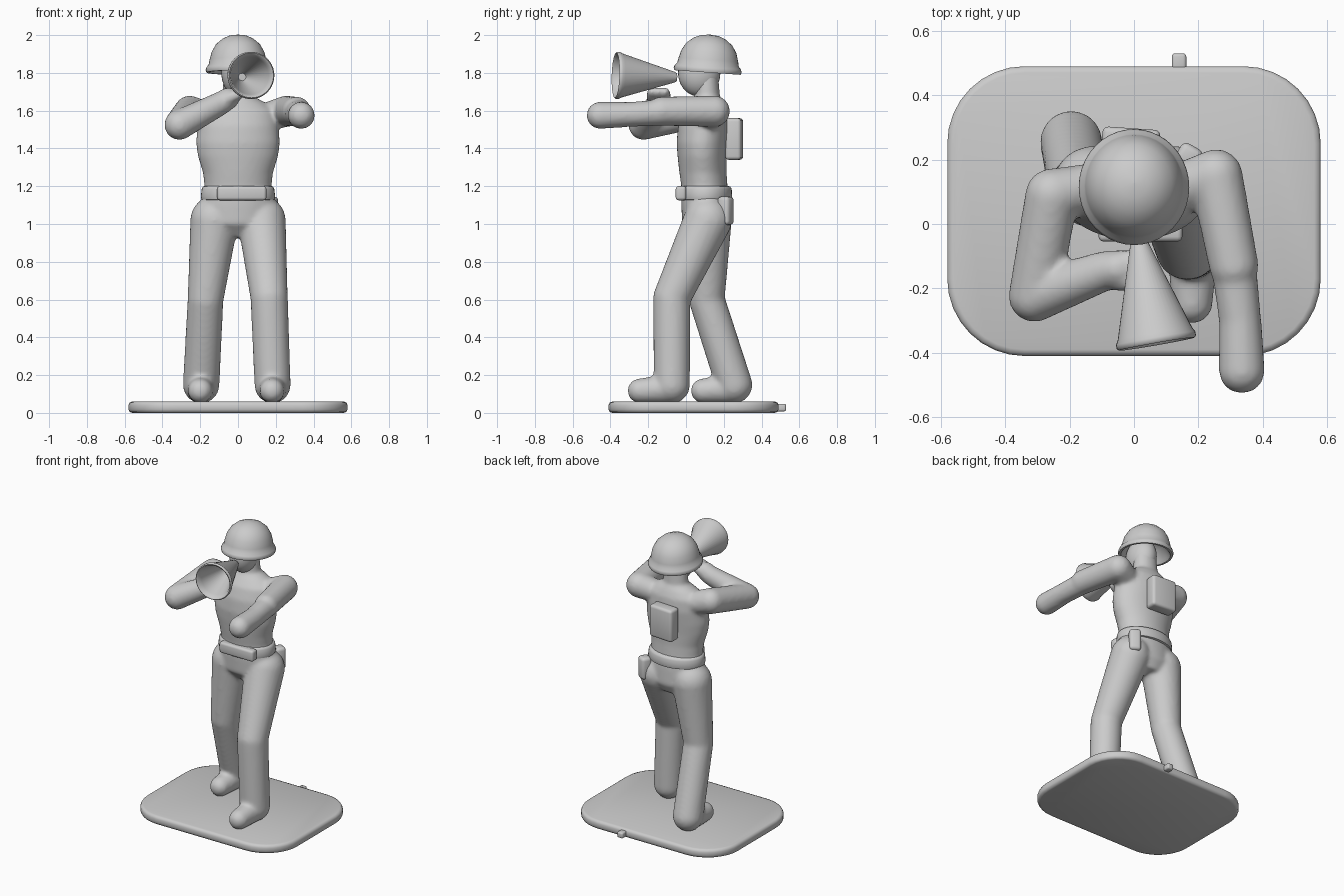
import bpy, bmesh, math
from mathutils import Matrix, Vector

if "Cube" in bpy.data.objects:
    bpy.data.objects.remove(bpy.data.objects["Cube"])


def finish(name, bm, angle=40):
    bmesh.ops.recalc_face_normals(bm, faces=bm.faces)
    me = bpy.data.meshes.new(name)
    bm.to_mesh(me)
    bm.free()
    ob = bpy.data.objects.new(name, me)
    bpy.context.collection.objects.link(ob)
    bpy.ops.object.select_all(action='DESELECT')
    ob.select_set(True)
    bpy.context.view_layer.objects.active = ob
    bpy.ops.object.shade_smooth_by_angle(angle=math.radians(angle))
    return ob


def skin(bm, rings):
    """Bridge equal-length rings of points and cap both ends."""
    loops = [[bm.verts.new(p) for p in ring] for ring in rings]
    n = len(loops[0])
    for a, b in zip(loops, loops[1:]):
        for i in range(n):
            j = (i + 1) % n
            bm.faces.new((a[i], a[j], b[j], b[i]))
    bm.faces.new(loops[0][::-1])
    bm.faces.new(loops[-1])


def ellipse(cx, cy, z, rx, ry, n=40):
    return [Vector((cx + rx * math.cos(2 * math.pi * i / n),
                    cy + ry * math.sin(2 * math.pi * i / n), z)) for i in range(n)]


def body_rings(rows):
    """Rows are (z, half width, front y, back y)."""
    return [ellipse(0, (f + b) / 2, z, rx, (b - f) / 2) for z, rx, f, b in rows]


def limb(bm, pts):
    """Chain of tapered segments with ball joints; points are (x, y, z, radius)."""
    for x, y, z, r in pts:
        bmesh.ops.create_uvsphere(bm, u_segments=24, v_segments=14, radius=r,
                                  matrix=Matrix.Translation((x, y, z)))
    for p, q in zip(pts, pts[1:]):
        a, b = Vector(p[:3]), Vector(q[:3])
        d = b - a
        m = Matrix.Translation((a + b) / 2) @ d.to_track_quat('Z', 'Y').to_matrix().to_4x4()
        bmesh.ops.create_cone(bm, cap_ends=True, segments=24, radius1=p[3], radius2=q[3],
                              depth=d.length, matrix=m)


def lathe(name, profile, matrix, angle=50):
    bm = bmesh.new()
    skin(bm, [[matrix @ p for p in ellipse(0, 0, z, r, r)] for r, z in profile])
    return finish(name, bm, angle)


def box(name, loc, size, bevel, rot_z=0):
    bm = bmesh.new()
    m = Matrix.Translation(loc) @ Matrix.Rotation(rot_z, 4, 'Z') @ Matrix.Diagonal((*size, 1))
    bmesh.ops.create_cube(bm, size=1, matrix=m)
    bmesh.ops.bevel(bm, geom=bm.edges[:], offset=bevel, segments=3, profile=0.5, affect='EDGES')
    return finish(name, bm)


# Base plate with rounded corners and a soft rim
def plate(inset, z, hx=0.58, hy=0.45, r=0.24, steps=8):
    pts = []
    for k, (sx, sy) in enumerate(((1, 1), (-1, 1), (-1, -1), (1, -1))):
        for i in range(steps + 1):
            a = math.pi / 2 * (k + i / steps)
            pts.append(Vector((sx * (hx - r) + (r - inset) * math.cos(a),
                               0.04 + sy * (hy - r) + (r - inset) * math.sin(a), z)))
    return pts


bm = bmesh.new()
skin(bm, [plate(i, z) for i, z in ((0.02, 0), (0.006, 0.005), (0, 0.018), (0, 0.042),
                                   (0.006, 0.055), (0.02, 0.06))])
finish("base_plate", bm, 50)
box("base_nub", (0.14, 0.50, 0.028), (0.045, 0.06, 0.04), 0.01)

# Torso, legs and arms fused into one soft body
bm = bmesh.new()
skin(bm, body_rings([
    (0.93, 0.10, 0.04, 0.20), (1.00, 0.20, -0.02, 0.235), (1.10, 0.20, -0.025, 0.23),
    (1.20, 0.178, -0.025, 0.22), (1.27, 0.185, -0.035, 0.215), (1.36, 0.213, -0.045, 0.215),
    (1.43, 0.222, -0.05, 0.22), (1.52, 0.215, -0.042, 0.228), (1.60, 0.20, -0.015, 0.22),
    (1.645, 0.14, 0.02, 0.20), (1.675, 0.085, 0.045, 0.18), (1.80, 0.075, 0.045, 0.17)]))
# front leg and boot
limb(bm, [(0.125, 0.115, 1.02, 0.128), (0.165, -0.075, 0.61, 0.099), (0.183, -0.075, 0.147, 0.096)])
limb(bm, [(0.183, -0.07, 0.13, 0.08), (0.18, -0.245, 0.117, 0.065)])
# rear leg and boot
limb(bm, [(-0.125, 0.115, 1.02, 0.128), (-0.172, 0.11, 0.6, 0.095), (-0.195, 0.255, 0.148, 0.097)])
limb(bm, [(-0.195, 0.24, 0.13, 0.08), (-0.2, 0.09, 0.117, 0.065)])
# outstretched arm with cuff step
limb(bm, [(0.16, 0.12, 1.57, 0.075), (0.255, 0.15, 1.597, 0.083), (0.31, -0.13, 1.597, 0.077)])
limb(bm, [(0.31, -0.13, 1.59, 0.07), (0.33, -0.3, 1.58, 0.066), (0.335, -0.455, 1.575, 0.072)])
# bent arm reaching up to the megaphone
limb(bm, [(-0.16, 0.11, 1.57, 0.075), (-0.255, 0.09, 1.597, 0.083), (-0.31, -0.225, 1.525, 0.08),
          (-0.09, -0.145, 1.64, 0.062), (-0.05, -0.14, 1.665, 0.058)])
# fingers under the megaphone
for y in (-0.18, -0.145, -0.11):
    limb(bm, [(-0.05, y, 1.665, 0.03), (-0.005, y, 1.685, 0.03), (0.025, y, 1.70, 0.025)])
body = finish("body", bm, 180)
rm = body.modifiers.new("fuse", 'REMESH')
rm.mode = 'VOXEL'
rm.voxel_size = 0.012
rm.use_smooth_shade = True
sm = body.modifiers.new("soften", 'SMOOTH')
sm.factor = 0.5
sm.iterations = 8

# Head
bm = bmesh.new()
bmesh.ops.create_uvsphere(bm, u_segments=32, v_segments=20, radius=1,
                          matrix=Matrix.Translation((0, 0.07, 1.80)) @
                          Matrix.Diagonal((0.088, 0.112, 0.125, 1)))
finish("head", bm, 180)

# Helmet: hollow dome with flared brim, tipped slightly back
lathe("helmet", [(0.002, 0.1), (0.11, 0.06), (0.145, 0.0), (0.158, -0.018), (0.172, -0.018),
                 (0.177, -0.005), (0.172, 0.01), (0.16, 0.024), (0.155, 0.05), (0.143, 0.093),
                 (0.12, 0.132), (0.085, 0.161), (0.045, 0.178), (0.002, 0.183)],
      Matrix.Translation((0, 0.115, 1.82)) @ Matrix.Rotation(math.radians(-4), 4, 'X')
      @ Matrix.Diagonal((0.97, 1.02, 1, 1)))

# Megaphone: open cone with rolled rim
start, end = Vector((0.015, -0.055, 1.777)), Vector((0.07, -0.37, 1.787))
axis = end - start
L = axis.length
lathe("megaphone", [(0.002, -0.005), (0.022, -0.005), (0.028, 0.005), (0.117, L - 0.03),
                    (0.125, L - 0.015), (0.125, L - 0.003), (0.119, L + 0.003), (0.11, L - 0.004),
                    (0.10, L - 0.035), (0.02, 0.04), (0.002, 0.04)],
      Matrix.Translation(start) @ axis.to_track_quat('Z', 'Y').to_matrix().to_4x4())

# Belt, buckle panel, hip pouch and backpack
bm = bmesh.new()
skin(bm, body_rings([(1.125, 0.18, -0.025, 0.22), (1.13, 0.193, -0.04, 0.24),
                     (1.145, 0.197, -0.043, 0.244), (1.185, 0.192, -0.042, 0.242),
                     (1.198, 0.185, -0.036, 0.235), (1.203, 0.17, -0.02, 0.215)]))
finish("belt", bm, 50)
box("belt_front_pouch", (0.02, -0.027, 1.163), (0.26, 0.055, 0.075), 0.015)
box("hip_pouch", (0.17, 0.21, 1.07), (0.075, 0.07, 0.15), 0.02, math.radians(-30))
box("backpack", (-0.01, 0.255, 1.45), (0.18, 0.085, 0.22), 0.018, math.radians(-4))
